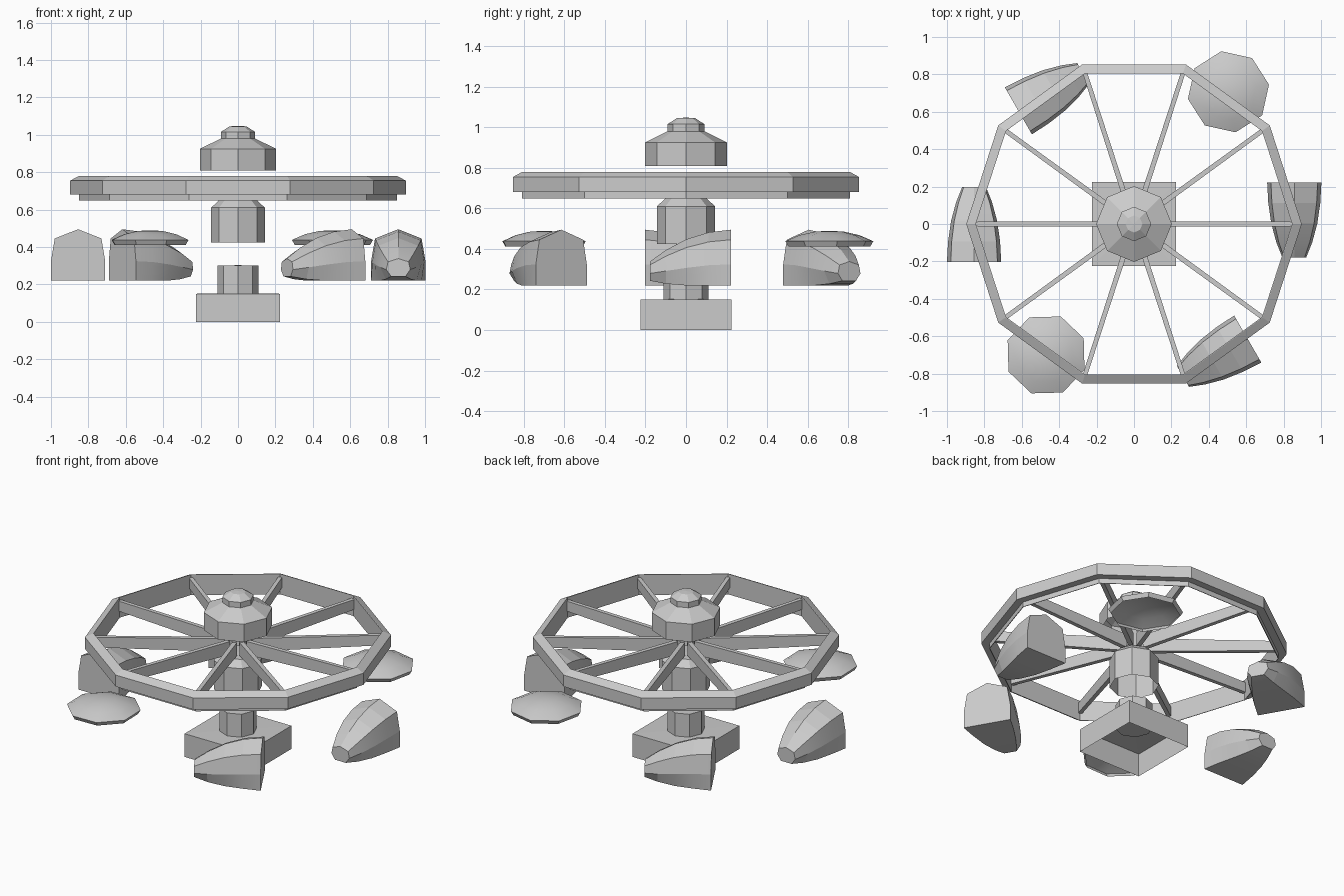
import bpy, bmesh
from math import sin, cos, pi, radians
from mathutils import Matrix

if "Cube" in bpy.data.objects:
    bpy.data.objects.remove(bpy.data.objects["Cube"])


def make(name, verts, faces, smooth=None, matrix=None):
    mesh = bpy.data.meshes.new(name)
    mesh.from_pydata(verts, [], faces)
    bm = bmesh.new()
    bm.from_mesh(mesh)
    bmesh.ops.recalc_face_normals(bm, faces=bm.faces)
    bm.to_mesh(mesh)
    bm.free()
    obj = bpy.data.objects.new(name, mesh)
    bpy.context.collection.objects.link(obj)
    if matrix:
        obj.matrix_world = matrix
    if smooth:
        bpy.ops.object.select_all(action='DESELECT')
        obj.select_set(True)
        bpy.context.view_layer.objects.active = obj
        bpy.ops.object.shade_smooth_by_angle(angle=radians(smooth))
    return obj


def bridge(n, rings, closed=False):
    """Quads joining successive rings of n vertices."""
    pairs = [(i, (i + 1) % rings) for i in range(rings if closed else rings - 1)]
    return [(a * n + j, a * n + (j + 1) % n, b * n + (j + 1) % n, b * n + j)
            for a, b in pairs for j in range(n)]


def lathe(name, profile, n=8, start=0.0, cap_bottom=False, cap_top=True,
          closed=False, loc=(0, 0), smooth=None):
    verts = [(r * cos(start + 2 * pi * j / n), r * sin(start + 2 * pi * j / n), z)
             for r, z in profile for j in range(n)]
    k = len(profile)
    faces = bridge(n, k, closed)
    if cap_bottom:
        faces.append(tuple(range(n)))
    if cap_top:
        # fan to a centre point
        verts.append((0, 0, profile[-1][1] + 0.003))
        faces += [((k - 1) * n + j, (k - 1) * n + (j + 1) % n, k * n) for j in range(n)]
    return make(name, verts, faces, smooth, Matrix.Translation((*loc, 0)))


# Base: square box, open underneath
lathe("base", [(0.318, 0), (0.318, 0.15)], n=4, start=pi / 4)

# Central column, hub and roof cap
lathe("base_column", [(0.11, 0.145), (0.11, 0.30)], cap_bottom=True)
lathe("hub", [(0.144, 0.425), (0.144, 0.61), (0.10, 0.65)])
lathe("roof_cap", [(0.203, 0.81), (0.203, 0.925), (0.092, 0.98),
                   (0.092, 1.015), (0.045, 1.045)])

# Ten-sided wheel rim with a sloped top and hanging inner wall
lathe("wheel_rim", [(0.85, 0.68), (0.897, 0.68), (0.897, 0.755), (0.85, 0.78),
                    (0.846, 0.78), (0.846, 0.648), (0.85, 0.648)],
      n=10, cap_top=False, closed=True)

# Spokes, slightly deeper near the hub
for i in range(10):
    sections = [(0.07, 0.014, 0.66, 0.745), (0.848, 0.012, 0.695, 0.76)]
    verts = [(x, s * w, z) for x, w, z0, z1 in sections
             for s, z in ((-1, z0), (1, z0), (1, z1), (-1, z1))]
    make(f"spoke_{i + 1}", verts, bridge(4, 2) + [(0, 1, 2, 3), (4, 5, 6, 7)],
         matrix=Matrix.Rotation(2 * pi * i / 10, 4, 'Z'))


# Cars: lofted along local -y, flat at the back and narrowing to a nose
def car(name, loc, yaw):
    outline = [(-1, 0), (-1, 0.38), (-0.86, 0.82), (0, 1), (0.86, 0.82), (1, 0.38), (1, 0)]
    stations = [(0.20, 0.145, 0.22, 0.495), (0.09, 0.139, 0.22, 0.482),
                (-0.02, 0.123, 0.22, 0.448), (-0.12, 0.096, 0.228, 0.395),
                (-0.20, 0.064, 0.243, 0.338)]
    n = len(outline)
    verts = []
    for i, (y, w, z0, z1) in enumerate(stations):
        t = i / (len(stations) - 1)
        for k, (u, v) in enumerate(outline):
            # lower corners draw in towards the nose
            pull = 1 - 0.4 * t if k in (0, n - 1) else 1
            verts.append((u * w * pull, y, z0 + v * (z1 - z0)))
    faces = bridge(n, len(stations))
    faces += [tuple(range(n)), tuple(range(len(verts) - n, len(verts)))]
    make(name, verts, faces, 9.5,
         Matrix.Translation((*loc, 0)) @ Matrix.Rotation(radians(yaw), 4, 'Z'))


for i, (x, y, yaw) in enumerate([(0.857, 0.022, 0), (-0.445, 0.705, 120),
                                 (-0.855, -0.003, 180), (0.435, -0.715, 300)]):
    car(f"car_{i + 1}", (x, y), yaw)

# Two hollow octagonal saucers
for i, (x, y, a) in enumerate([(0.505, 0.707, 10), (-0.47, -0.70, 24)]):
    lathe(f"saucer_{i + 1}", [(0.205, 0.412), (0.22, 0.438), (0.15, 0.468), (0.07, 0.486)],
          start=radians(a), loc=(x, y), smooth=30)
